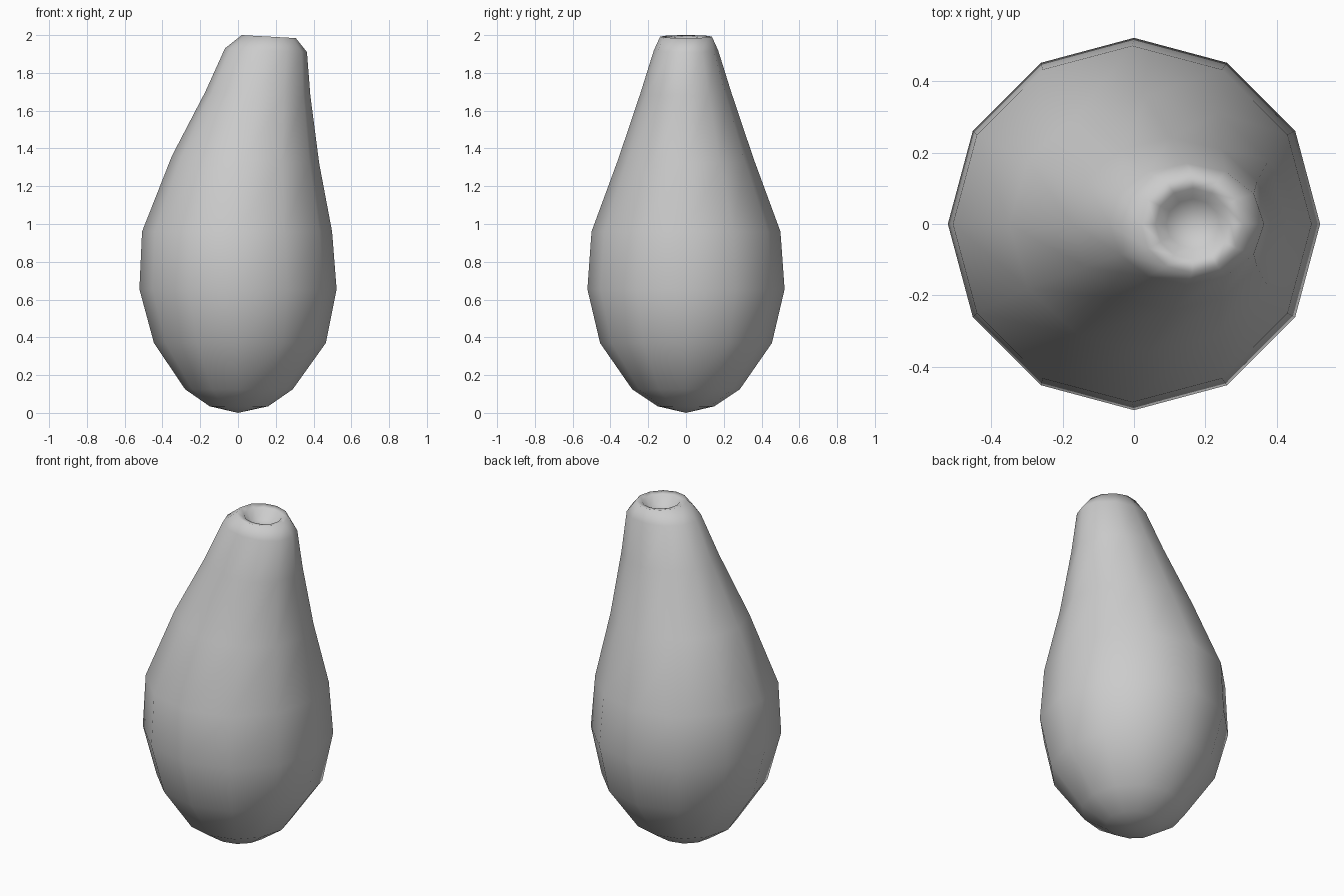
import bpy, bmesh, math

if "Cube" in bpy.data.objects:
    bpy.data.objects.remove(bpy.data.objects["Cube"])

SIDES = 12
# centre x, centre z, x radius, y radius, z tilt towards +x
RINGS = [
    (0.005, 0.035, 0.155, 0.15, 0.0),
    (0.005, 0.125, 0.285, 0.285, 0.0),
    (0.01, 0.37, 0.455, 0.455, 0.0),
    (0.0, 0.655, 0.522, 0.522, 0.0),
    (-0.005, 0.96, 0.503, 0.50, 0.0),
    (0.04, 1.34, 0.39, 0.36, -0.02),
    (0.105, 1.69, 0.278, 0.242, -0.01),
    (0.148, 1.92, 0.217, 0.17, -0.01),
    (0.163, 1.992, 0.143, 0.137, -0.008),
    # dimple in the top
    (0.165, 1.985, 0.105, 0.10, -0.005),
    (0.165, 1.935, 0.075, 0.07, 0.0),
]

bm = bmesh.new()
loops = []
for cx, cz, rx, ry, tilt in RINGS:
    loop = []
    for i in range(SIDES):
        a = 2 * math.pi * i / SIDES
        c, s = math.cos(a), math.sin(a)
        loop.append(bm.verts.new((cx + rx * c, ry * s, cz + tilt * c)))
    loops.append(loop)

# side walls between neighbouring rings
for lo, hi in zip(loops, loops[1:]):
    for i in range(SIDES):
        j = (i + 1) % SIDES
        bm.faces.new((lo[i], lo[j], hi[j], hi[i]))

# base point and dimple floor
base = bm.verts.new((0, 0, 0))
floor = bm.verts.new((0.165, 0, 1.92))
for i in range(SIDES):
    j = (i + 1) % SIDES
    bm.faces.new((base, loops[0][j], loops[0][i]))
    bm.faces.new((floor, loops[-1][i], loops[-1][j]))

bmesh.ops.recalc_face_normals(bm, faces=bm.faces)
for f in bm.faces:
    f.smooth = True

mesh = bpy.data.meshes.new("gourd_body")
bm.to_mesh(mesh)
bm.free()
body = bpy.data.objects.new("gourd_body", mesh)
bpy.context.collection.objects.link(body)
